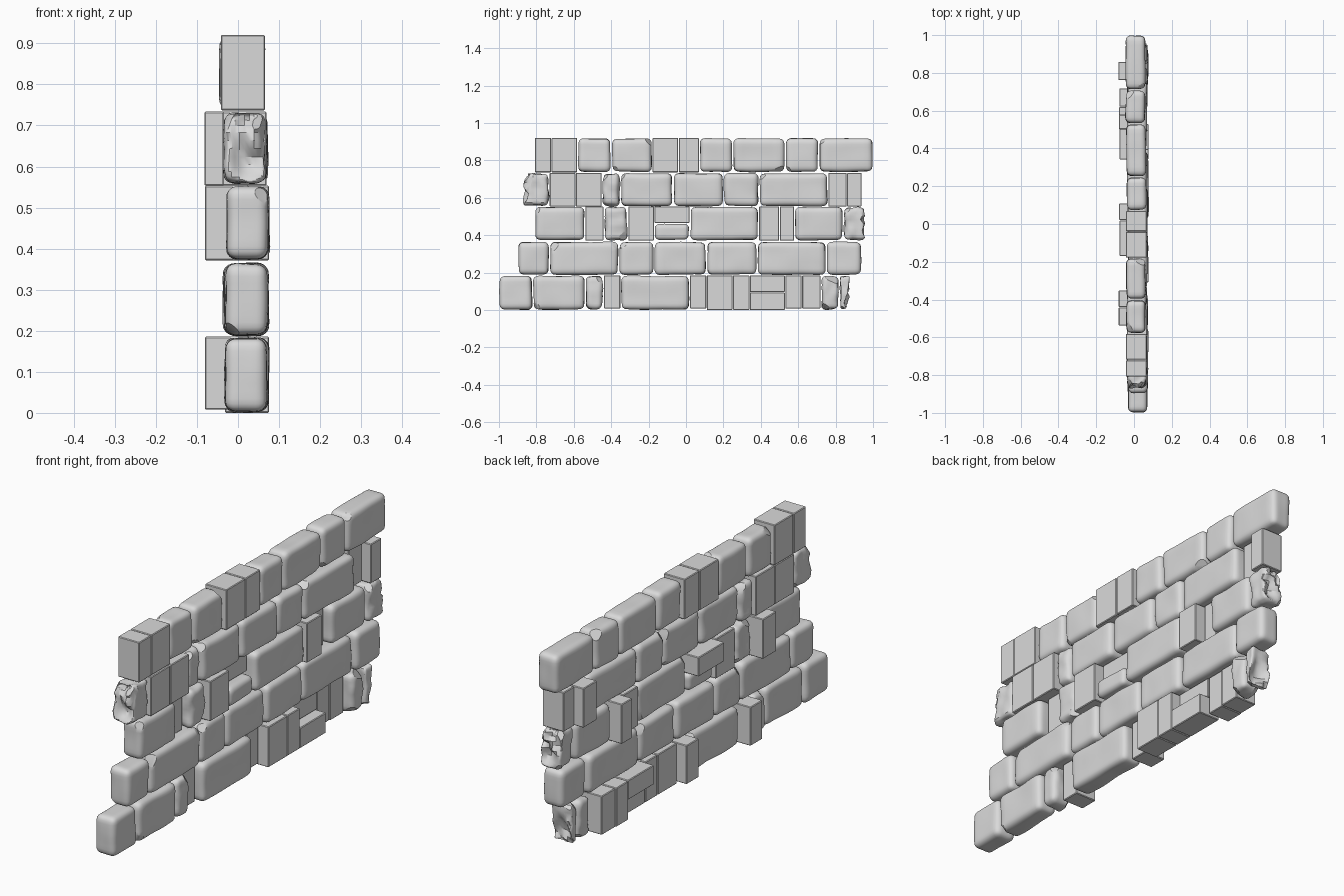
import bpy, bmesh, math, random
from mathutils import Vector, Matrix, noise

random.seed(7)
if "Cube" in bpy.data.objects:
    bpy.data.objects.remove(bpy.data.objects["Cube"], do_unlink=True)

# One grey for the whole wall
grey = bpy.data.materials.new("stone grey")
grey.use_nodes = True
colour = (0.7, 0.7, 0.7, 1)
grey.diffuse_color = colour
grey.node_tree.nodes["Principled BSDF"].inputs["Base Color"].default_value = colour
parts = []


def finish(bm, name, centre):
    mesh = bpy.data.meshes.new(name)
    bmesh.ops.recalc_face_normals(bm, faces=bm.faces)
    bm.to_mesh(mesh)
    bm.free()
    mesh.materials.append(grey)
    obj = bpy.data.objects.new(name, mesh)
    obj.location = centre
    bpy.context.collection.objects.link(obj)
    parts.append(obj)
    return obj


def block(name, lo, hi):
    """Crisp cut block with a tiny worn edge."""
    lo, hi = Vector(lo), Vector(hi)
    bm = bmesh.new()
    bmesh.ops.create_cube(bm, size=1, matrix=Matrix.Diagonal((*(hi - lo), 1)))
    bmesh.ops.bevel(bm, geom=bm.edges[:], offset=0.003, segments=1, affect='EDGES')
    finish(bm, name, (lo + hi) / 2)


def chip(bm, half, depth):
    """Slice a flat flake off one corner."""
    side = Vector([random.choice((-1, 1)) for _ in range(3)])
    normal = Vector([s * random.uniform(0.35, 1) for s in side]).normalized()
    reach = max(v.co.dot(normal) for v in bm.verts)
    cut = bmesh.ops.bisect_plane(bm, geom=bm.verts[:] + bm.edges[:] + bm.faces[:],
                                 plane_co=normal * (reach - depth), plane_no=normal,
                                 clear_outer=True)
    rim = [e for e in cut["geom_cut"] if isinstance(e, bmesh.types.BMEdge)]
    bmesh.ops.edgeloop_fill(bm, edges=rim)


def stone(name, lo, hi, wear=0.008, scale=9, chips=0, end=0, lean=0):
    """Rounded, hand-dressed stone; end marks a broken side along y."""
    lo, hi = Vector(lo), Vector(hi)
    half = (hi - lo) / 2
    radius = min(0.03, min(half) * 0.6)
    seed = Vector([random.uniform(0, 50) for _ in range(3)])
    bm = bmesh.new()
    bmesh.ops.create_cube(bm, size=2)
    bmesh.ops.subdivide_edges(bm, edges=bm.edges[:], cuts=13, use_grid_fill=True)
    pit = Vector((0.01, end * half.y, -half.z * 0.35))
    for v in bm.verts:
        p = Vector([h * math.sin(c * math.pi / 2) for h, c in zip(half, v.co)])
        core = Vector([max(radius - h, min(h - radius, c)) for h, c in zip(half, p)])
        n = (p - core).normalized()
        p = core + n * radius
        p -= n * wear * (0.4 + 0.6 * noise.noise(p * scale + seed))
        if end and p.y * end > 0:
            share = abs(p.y) / half.y
            p.y -= end * share * (0.022 * (1 + lean * p.z / half.z)
                                  * (0.6 + noise.noise(p * 35 + seed)))
            near = max(0, 1 - (p - pit).length / 0.05)
            p.y -= end * near * 0.04
        v.co = p
    for _ in range(chips):
        chip(bm, half, random.uniform(0.006, 0.014))
    obj = finish(bm, name, (lo + hi) / 2)
    if not end:
        obj.rotation_euler.z = random.uniform(-0.015, 0.015)


# Courses: bottom, top, centre depth, start, then (kind, end) along the wall.
# s stone, r rough stone, b block, o block pushed out the back,
# x broken end stone, u/d split pair with the upper block pushed out
courses = [
    (0.0, 0.187, 0.022, -1.0, "s-.82 s-.54 r-.44 o-.35 s.02 o.11 b.25 b.34 d.53 o.62 o.72 r.82 x.88"),
    (0.185, 0.368, 0.019, -0.9, "s-.73 s-.36 s-.17 s.11 s.38 s.75 s.94"),
    (0.37, 0.555, 0.022, -0.81, "s-.54 o-.44 r-.31 b-.17 u.02 s.39 b.5 o.58 s.84 x.97"),
    (0.552, 0.735, 0.016, -0.88, "x-.73 b-.59 b-.45 r-.35 s-.07 s.2 s.39 s.76 o.86 b.94"),
    (0.735, 0.922, 0.012, -0.81, "b-.72 b-.58 s-.4 s-.18 b-.04 b.07 s.25 s.53 s.71 s1"),
]
DEPTH, GAP, OUT = 0.054, 0.003, 0.045
for c, (z0, z1, xc, y, layout) in enumerate(courses, 1):
    for i, item in enumerate(layout.split(), 1):
        kind, y_end = item[0], float(item[1:])
        label = f"course_{c}_piece_{i}"
        dx = xc + (random.uniform(-0.005, 0.005) if kind in "sr" else 0)
        if kind == "o":
            dx -= OUT + random.uniform(-0.004, 0.004)
        a = 0 if y == -1 else GAP / 2
        b = 0 if y_end == 1 else GAP / 2
        lo = (dx - DEPTH, y + a, z0 + GAP / 2 * (c > 1))
        hi = (dx + DEPTH, y_end - b, z1 - GAP / 2)
        if kind == "s":
            stone(label + "_stone", lo, hi, chips=random.randint(0, 2))
        elif kind == "r":
            stone(label + "_rough_stone", lo, hi, wear=0.013, scale=18, chips=3)
        elif kind == "x":
            side = -1 if i == 1 else 1
            stone(label + "_broken_stone", lo, hi, wear=0.014, scale=24,
                  chips=3, end=side, lean=-1 if c == 1 else 1)
        elif kind in "ud":
            # Thin pair lying on top of each other
            mid = (z0 + z1) / 2
            block(label + "_upper_block", (lo[0] - OUT, lo[1], mid + GAP),
                  (hi[0] - OUT, hi[1], hi[2]))
            lower = stone if kind == "u" else block
            lower(label + "_lower_piece", lo, (hi[0], hi[1], mid))
        else:
            inset = 0.008 if kind == "o" and c == 1 else 0
            block(label + "_block", (lo[0], lo[1], lo[2] + inset), hi)
        y = y_end

# Smooth faces, keep chipped edges sharp
bpy.ops.object.select_all(action='DESELECT')
for obj in parts:
    obj.select_set(True)
bpy.context.view_layer.objects.active = parts[0]
bpy.ops.object.shade_smooth_by_angle(angle=math.radians(32))
